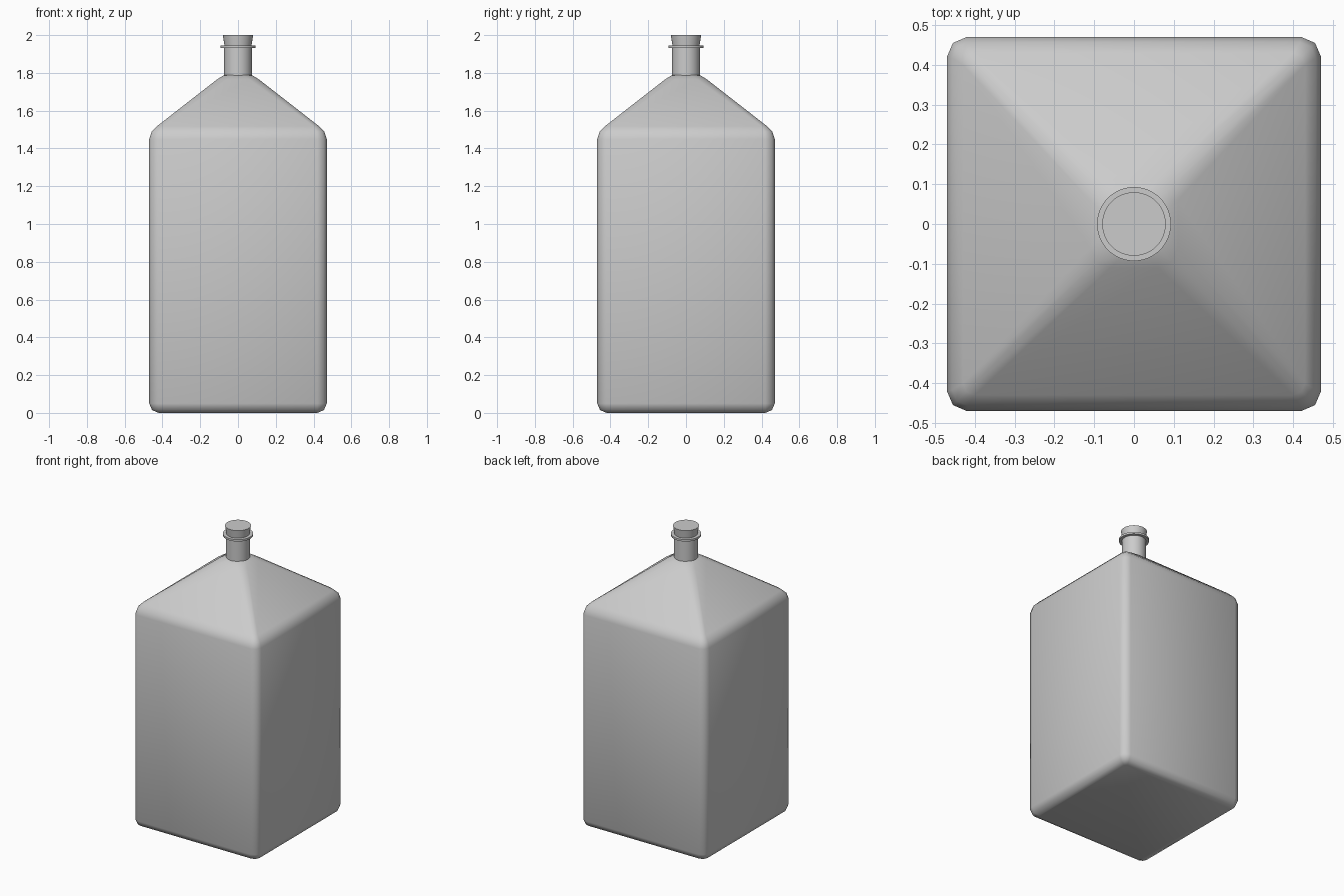
import bpy, bmesh, math

if "Cube" in bpy.data.objects:
    bpy.data.objects.remove(bpy.data.objects["Cube"])


def finish(name, bm, angle):
    bmesh.ops.recalc_face_normals(bm, faces=bm.faces)
    mesh = bpy.data.meshes.new(name)
    bm.to_mesh(mesh)
    bm.free()
    ob = bpy.data.objects.new(name, mesh)
    bpy.context.collection.objects.link(ob)
    bpy.ops.object.select_all(action='DESELECT')
    ob.select_set(True)
    bpy.context.view_layer.objects.active = ob
    bpy.ops.object.shade_smooth_by_angle(angle=math.radians(angle))
    return ob


def loft(name, rings, angle):
    """Skin a stack of closed rings and cap both ends."""
    bm = bmesh.new()
    loops = [[bm.verts.new(p) for p in ring] for ring in rings]
    for a, b in zip(loops, loops[1:]):
        n = len(a)
        for i in range(n):
            j = (i + 1) % n
            bm.faces.new((a[i], a[j], b[j], b[i]))
    bm.faces.new(loops[0][::-1])
    bm.faces.new(loops[-1])
    return finish(name, bm, angle)


def soft_square(h, cut, z):
    """Square ring with each corner cut in two facets."""
    corner = [(h, h - cut), (h - 0.3 * cut, h - 0.3 * cut), (h - cut, h)]
    pts = []
    for k in range(4):
        for x, y in corner:
            for _ in range(k):
                x, y = -y, x
            pts.append((x, y, z))
    return pts


def circle(r, z, n=48):
    return [(r * math.cos(2 * math.pi * i / n), r * math.sin(2 * math.pi * i / n), z)
            for i in range(n)]


# square body with sloped shoulders: half width, corner cut, height
body = [(0.42, 0.015, 0.0), (0.455, 0.035, 0.015), (0.47, 0.05, 0.05),
        (0.47, 0.05, 1.45), (0.457, 0.04, 1.489), (0.43, 0.03, 1.517),
        (0.11, 0.05, 1.766), (0.08, 0.05, 1.785), (0.04, 0.03, 1.795)]
loft("bottle_body", [soft_square(*p) for p in body], 60)

# neck, collar ring and flared stopper: radius, height
neck = [(0.074, 1.76), (0.074, 1.935)]
collar = [(0.093, 1.932), (0.093, 1.945)]
stopper = [(0.071, 1.94), (0.08, 2.0)]
for name, prof in (("neck", neck), ("neck_collar", collar), ("stopper", stopper)):
    loft(name, [circle(*p) for p in prof], 30)
